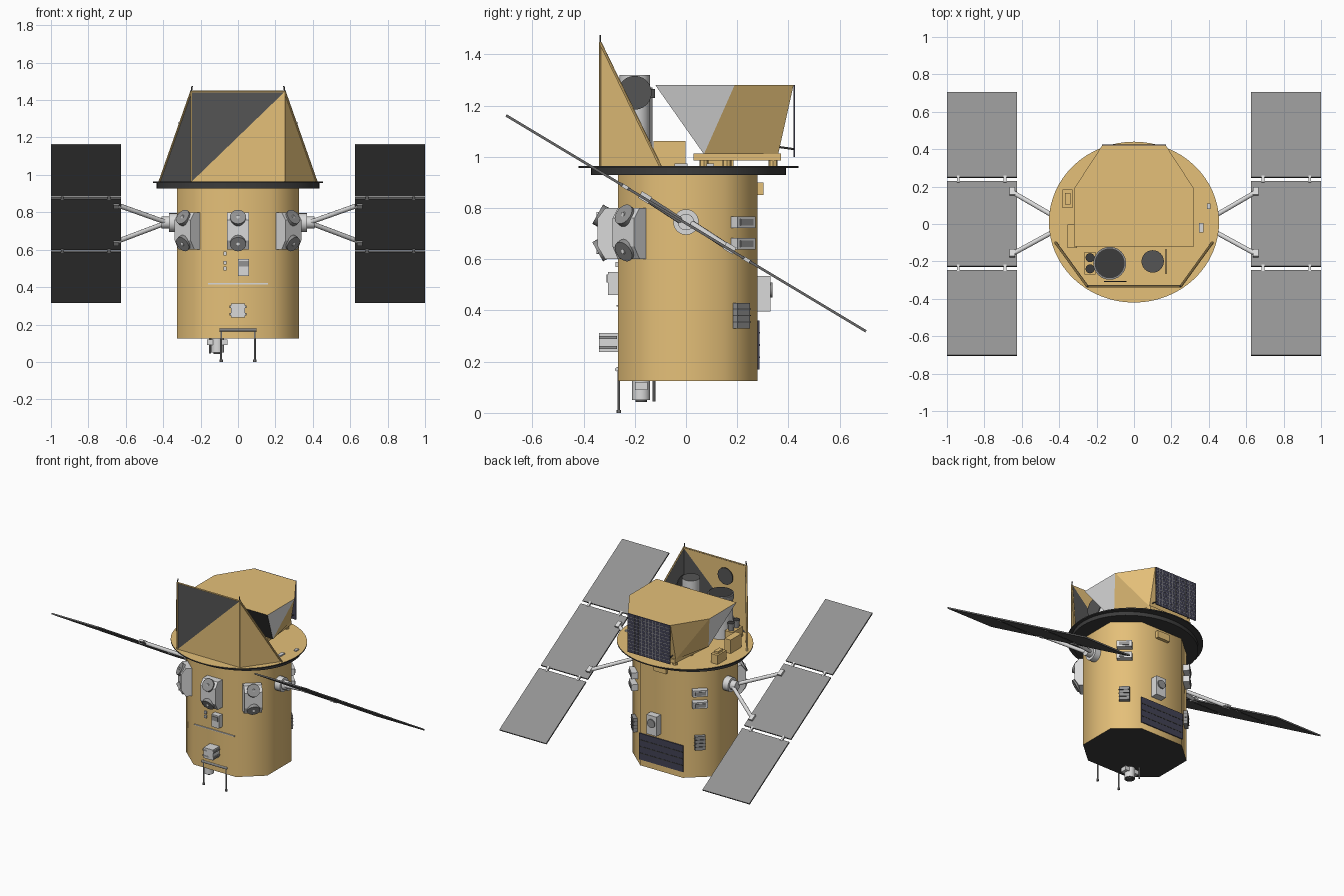
import bpy, bmesh, math
from mathutils import Vector, Matrix

if "Cube" in bpy.data.objects:
    bpy.data.objects.remove(bpy.data.objects["Cube"])

def mat(name, r, g, b):
    m = bpy.data.materials.new(name)
    m.diffuse_color = (r, g, b, 1)
    m.use_nodes = True
    m.node_tree.nodes["Principled BSDF"].inputs["Base Color"].default_value = m.diffuse_color
    return m

GOLD = mat("gold foil", .78, .525, .19)
DARK = mat("dark grey", .09, .09, .09)
BLACK = mat("black", .045, .045, .045)
GREY = mat("panel grey", .29, .29, .29)
SILVER = mat("silver", .70, .70, .70)
WHITE = mat("bright silver", .88, .88, .88)
CELL = mat("cell dark", .14, .14, .14)
BLUE = mat("cell blue", .055, .055, .09)

def finish(name, bm, mats, smooth=None, loc=(0, 0, 0), rot=None):
    bmesh.ops.recalc_face_normals(bm, faces=bm.faces)
    me = bpy.data.meshes.new(name)
    bm.to_mesh(me)
    bm.free()
    for m in mats:
        me.materials.append(m)
    ob = bpy.data.objects.new(name, me)
    bpy.context.collection.objects.link(ob)
    ob.matrix_world = Matrix.Translation(loc) @ (rot or Matrix()).to_4x4()
    if smooth:
        bpy.ops.object.select_all(action='DESELECT')
        ob.select_set(True)
        bpy.context.view_layer.objects.active = ob
        bpy.ops.object.shade_smooth_by_angle(angle=math.radians(smooth))
    return ob

def box(name, m, loc, size, rot=None):
    bm = bmesh.new()
    bmesh.ops.create_cube(bm, size=1)
    bmesh.ops.scale(bm, vec=size, verts=bm.verts)
    return finish(name, bm, [m], None, loc, rot)

def cyl(name, m, a, b, r, r2=None, n=24, cap=None):
    """Cylinder or cone from a to b, with an optional different end colour."""
    a, b = Vector(a), Vector(b)
    bm = bmesh.new()
    bmesh.ops.create_cone(bm, cap_ends=True, segments=n, radius1=r,
                          radius2=r if r2 is None else r2, depth=(b - a).length)
    bm.normal_update()
    if cap:
        for f in bm.faces:
            f.material_index = int(f.normal.z > .9)
    q = (b - a).to_track_quat('Z', 'Y').to_matrix()
    return finish(name, bm, [m, cap or m], 40, (a + b) / 2, q)

def prism(name, m, pts, z0, z1, smooth=None, top=None, bottom=None):
    bm = bmesh.new()
    lo = [bm.verts.new((x, y, z0)) for x, y in pts]
    hi = [bm.verts.new((x, y, z1)) for x, y in pts]
    bm.faces.new(hi).material_index = 1
    bm.faces.new(lo[::-1]).material_index = 2
    n = len(pts)
    for i in range(n):
        bm.faces.new((lo[i], lo[(i + 1) % n], hi[(i + 1) % n], hi[i]))
    return finish(name, bm, [m, top or m, bottom or m], smooth)

def sheet(name, pts, outside, inside, t=.008):
    """Thin flat plate; points run anticlockwise seen from outside."""
    p = [Vector(v) for v in pts]
    nrm = (p[1] - p[0]).cross(p[2] - p[0]).normalized() * t
    bm = bmesh.new()
    o = [bm.verts.new(v) for v in p]
    i = [bm.verts.new(v - nrm) for v in p]
    bm.faces.new(o)
    bm.faces.new(i[::-1]).material_index = 1
    for k in range(len(p)):
        j = (k + 1) % len(p)
        bm.faces.new((o[k], i[k], i[j], o[j]))
    return finish(name, bm, [outside, inside])

def ellipse(rx, ry, n=64):
    return [(rx * math.cos(2 * math.pi * i / n), .01 + ry * math.sin(2 * math.pi * i / n)) for i in range(n)]

# Main body: chamfered prism
octagon = [(.17, -.265), (.325, -.13), (.325, .145), (.17, .28),
           (-.17, .28), (-.325, .145), (-.325, -.13), (-.17, -.265)]
prism("body", GOLD, octagon, .125, .94, 60, bottom=BLACK)

# Round deck with a dark ring beneath
prism("deck_ring", BLACK, ellipse(.435, .38), .928, .96, 40)
prism("deck_plate", BLACK, ellipse(.455, .43), .956, .964, 40, top=GOLD)

# Front sunshade: four triangles with alternating faces
TL, TR, BL, BR = (-.25, -.335, 1.445), (.25, -.335, 1.445), (-.25, -.335, .962), (.25, -.335, .962)
SL, SR = (-.42, -.1, .962), (.42, -.1, .962)
sheet("shade_front_upper", [TL, BL, TR], DARK, GOLD)
sheet("shade_front_lower", [BL, BR, TR], GOLD, DARK)
sheet("shade_left", [TL, SL, BL], DARK, GOLD)
sheet("shade_right", [TR, BR, SR], GOLD, DARK)
cyl("shade_top_rail", GOLD, TL, TR, .005, n=8)
for s, T, B, S in ((-1, TL, BL, SL), (1, TR, BR, SR)):
    cyl("shade_edge", GOLD, T, S, .006, n=8)
    cyl("shade_post", GOLD, B, T, .005, n=8)
    cyl("shade_tip", DARK, T, (s * .245, -.335, 1.475), .004, n=6)

# Rear hood: wide top narrowing to a small base
top = [(-.32, -.12), (.32, -.12), (.32, .19), (.17, .42), (-.17, .42), (-.32, .19)]
base = [(-.23, .07), (.23, .07), (.17, .36), (-.17, .36)]
bm = bmesh.new()
t = [bm.verts.new((x, y, 1.28)) for x, y in top]
b = [bm.verts.new((x, y, 1.01)) for x, y in base]
for vs, k in (((*t,), 0), ((b[3], b[2], b[1], b[0]), 0), ((t[0], b[0], b[1], t[1]), 1),
              ((t[1], b[1], t[2]), 2), ((t[2], b[1], b[2]), 0), ((t[2], b[2], t[3]), 0),
              ((t[3], b[2], b[3], t[4]), 0), ((t[4], b[3], t[5]), 0),
              ((t[5], b[3], b[0]), 0), ((t[5], b[0], t[0]), 2)):
    bm.faces.new(vs).material_index = k
finish("hood", bm, [GOLD, DARK, WHITE])
prism("hood_base", GOLD, [(-.2, .03), (.2, .03), (.17, .37), (-.17, .37)], .985, 1.012)
for x in (-.15, .15):
    for y in (.07, .16, .34):
        cyl("hood_foot", GOLD, (x, y, .96), (x, y, .99), .018, n=8)
    cyl("hood_strut", DARK, (x, .35, 1.04), (x, .42, 1.03), .004, n=6)

# Cell array behind the hood
box("rear_array", BLUE, (0, .422, 1.14), (.34, .006, .28))
for i in range(1, 12):
    box("array_row", GREY, (0, .4255, 1 + i * .0233), (.34, .001, .003))
    box("array_column", GREY, (-.17 + i * .0283, .4255, 1.14), (.002, .001, .28))

# Telescopes with open doors, and two star sensors
cyl("large_scope", SILVER, (-.13, -.21, .96), (-.13, -.21, 1.27), .08, cap=BLACK)
cyl("large_scope_rim", GREY, (-.13, -.21, 1.23), (-.13, -.21, 1.265), .088)
cyl("large_scope_door", DARK, (-.1, -.31, 1.34), (-.1, -.304, 1.34), .06)
cyl("small_scope", SILVER, (.1, -.2, .96), (.1, -.2, 1.32), .06, cap=DARK)
cyl("small_scope_door", DARK, (.168, -.2, 1.25), (.173, -.2, 1.25), .066)
box("sensor_base", GOLD, (-.235, -.21, 1.0), (.06, .12, .07))
for y in (-.24, -.18):
    cyl("star_sensor", GREY, (-.235, y, 1.03), (-.235, y, 1.09), .018, .024, 16, BLACK)

# Deck equipment
box("deck_box_rear", GOLD, (-.355, .135, .995), (.055, .1, .07))
box("deck_box_rear_cover", GOLD, (-.355, .135, 1.035), (.03, .06, .02))
box("deck_box_front", GOLD, (-.33, -.065, 1.012), (.05, .125, .1))
box("deck_unit_side", SILVER, (.36, -.02, .967), (.025, .05, .012))
box("deck_unit_small", SILVER, (.4, .095, .967), (.02, .03, .012))

# Solar wings: three tilted panels each, carried by V arms
slope = math.atan(.6)
tilt = Matrix.Rotation(-slope, 3, 'X')
for s in (-1, 1):
    for y in (-.475, 0, .475):
        bm = bmesh.new()
        bmesh.ops.create_cube(bm, size=1)
        bmesh.ops.scale(bm, vec=(.375, .455 / math.cos(slope), .01), verts=bm.verts)
        bm.normal_update()
        for f in bm.faces:
            f.material_index = int(f.normal.z > .5)
        finish("wing_panel", bm, [CELL, GREY], None, (s * .8125, y, .74 - .6 * y), tilt)
    for y in (-.2375, .2375):
        for x in (.69, .94):
            box("wing_hinge", SILVER, (s * x, y, .74 - .6 * y), (.015, .04, .014), tilt)
    cyl("wing_hub", SILVER, (s * .32, 0, .745), (s * .37, 0, .745), .05)
    cyl("wing_joint", SILVER, (s * .36, 0, .745), (s * .41, 0, .745), .032)
    for y in (-.16, .17):
        end = (s * .65, y, .745 - .6 * y)
        cyl("wing_arm", SILVER, (s * .38, y * .08, .745), end, .013, n=10)
        box("arm_bracket", SILVER, end, (.03, .045, .03), tilt)

# Wheel-shaped units on the front and both front corners
def corner(angle):
    return Matrix.Rotation(math.radians(angle), 3, 'Z')

for cx, cy, ang in ((0, -.265, 0), (.24, -.188, 45), (-.24, -.188, -45)):
    R = corner(ang)
    at = lambda u, d, z: Vector((cx, cy, z)) + R @ Vector((u, -d, 0))
    bm = bmesh.new()
    prof = [(0, .6), (.05, .6), (.08, .65), (.08, .76), (.05, .8), (0, .8)]
    sides = [[bm.verts.new(at(u, d, z)) for d, z in prof] for u in (-.06, .06)]
    bm.faces.new(sides[0])
    bm.faces.new(sides[1][::-1])
    for i in range(6):
        j = (i + 1) % 6
        bm.faces.new((sides[0][i], sides[1][i], sides[1][j], sides[0][j]))
    finish("wheel_housing", bm, [SILVER])
    for z, dz in ((.762, .014), (.643, -.014)):
        cyl("wheel_disc", GREY, at(0, .055, z), at(0, .08, z + dz), .043)
        cyl("wheel_cap", SILVER, at(0, .075, z + dz), at(0, .085, z + dz), .009, n=12)

# Boxes on both rear corners
for s in (-1, 1):
    R = corner(s * 135)
    for z in (.745, .66):
        box("corner_unit", SILVER, (s * .26, .215, z), (.1, .06, .045), R)
        box("corner_unit_window", GREY, (s * .262, .217, z), (.07, .062, .025), R)
    box("corner_ribbed_unit", GREY, (s * .255, .208, .38), (.07, .05, .1), R)
    for i in range(3):
        box("corner_rib", DARK, (s * .257, .21, .355 + i * .025), (.072, .052, .004), R)

# Front equipment
box("front_unit", SILVER, (.03, -.285, .505), (.06, .04, .09))
box("front_unit_upper", GREY, (.03, -.29, .525), (.05, .04, .03))
box("front_bar", SILVER, (0, -.267, .418), (.32, .01, .006))
for z in (.5, .53, .58):
    box("front_plug", SILVER, (-.07, -.268, z), (.015, .015, .02))
box("front_pod", SILVER, (0, -.3, .275), (.075, .08, .075))
box("front_pod_rib", GREY, (0, -.305, .295), (.09, .07, .012))
box("front_pod_rib", GREY, (0, -.305, .255), (.09, .07, .012))

# Rear equipment
box("rear_unit", SILVER, (.045, .305, .465), (.08, .05, .14))
cyl("rear_unit_cap", GREY, (.045, .32, .48), (.045, .338, .48), .03)
box("rear_gold_unit", GOLD, (0, .29, .875), (.1, .025, .05))
box("rear_panel", BLUE, (0, .283, .265), (.35, .008, .19))
for i in range(1, 4):
    box("rear_panel_rail", BLACK, (0, .2875, .17 + i * .0475), (.35, .002, .006))

# Underside: landing-style frame and thruster
for x in (-.09, .09):
    cyl("frame_leg", GREY, (x, -.262, .006), (x, -.262, .18), .005, n=8)
    cyl("frame_foot", GREY, (x, -.262, 0), (x, -.262, .012), .009, n=8)
cyl("frame_bar", SILVER, (-.1, -.27, .17), (.1, -.27, .17), .008, n=8)
cyl("thruster", SILVER, (-.11, -.175, .125), (-.11, -.175, .05), .035, cap=DARK)
box("thruster_bracket", SILVER, (-.11, -.175, .105), (.11, .05, .03))
cyl("thruster_core", DARK, (-.11, -.175, .055), (-.11, -.175, .042), .022)
cyl("thruster_pipe", GREY, (-.15, -.125, .125), (-.15, -.125, .045), .005, n=8)
